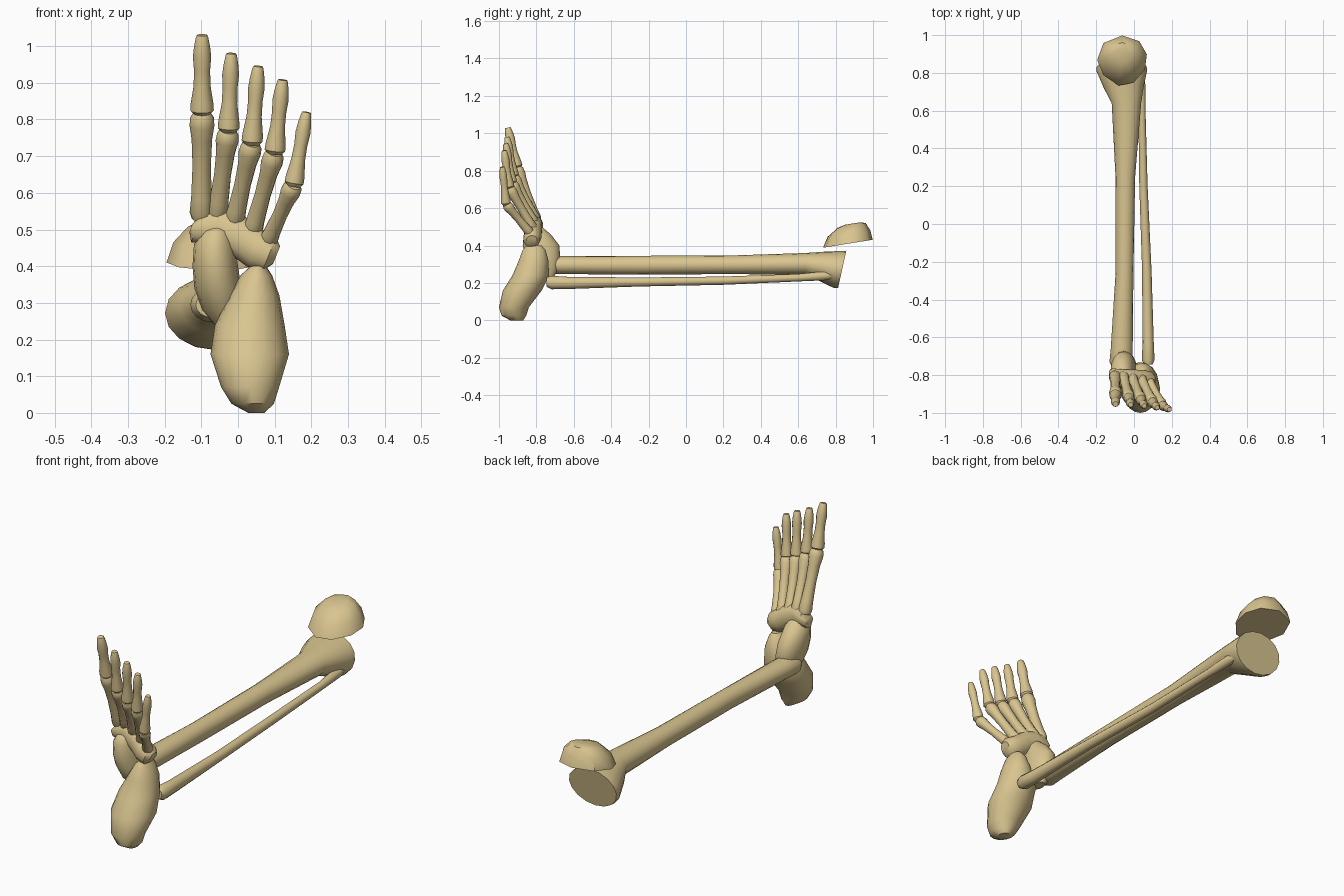
import bpy, bmesh, math
from mathutils import Vector

bone = bpy.data.materials.new("bone_tan")
bone.diffuse_color = (0.70, 0.56, 0.28, 1)


def finish(name, bm, angle=40):
    bmesh.ops.recalc_face_normals(bm, faces=bm.faces)
    me = bpy.data.meshes.new(name)
    bm.to_mesh(me)
    bm.free()
    me.materials.append(bone)
    ob = bpy.data.objects.new(name, me)
    bpy.context.collection.objects.link(ob)
    bpy.ops.object.select_all(action='DESELECT')
    ob.select_set(True)
    bpy.context.view_layer.objects.active = ob
    bpy.ops.object.shade_smooth_by_angle(angle=math.radians(angle))
    return ob


def skin(name, rings, angle=40):
    """Join a list of point rings into a capped solid."""
    bm = bmesh.new()
    vs = [[bm.verts.new(p) for p in r] for r in rings]
    n = len(vs[0])
    for a, b in zip(vs, vs[1:]):
        for i in range(n):
            j = (i + 1) % n
            bm.faces.new((a[i], a[j], b[j], b[i]))
    bm.faces.new(vs[0][::-1])
    bm.faces.new(vs[-1])
    return finish(name, bm, angle)


def loft(name, direction, stations, n=14, angle=40):
    """Stations are (x, y, z, half width, half depth[, end tilt])."""
    d = Vector(direction).normalized()
    u = (Vector((1, 0, 0)) - d * d.x).normalized()
    v = d.cross(u)
    rings = []
    for s in stations:
        c, a, b = Vector(s[:3]), s[3], s[4]
        tilt = s[5] if len(s) > 5 else 0
        ring = []
        for i in range(n):
            t = 2 * math.pi * i / n
            ring.append(c + u * a * math.cos(t) + v * b * math.sin(t) + d * tilt * math.sin(t))
        rings.append(ring)
    return skin(name, rings, angle)


Y, Z = (0, 1, 0), (0, 0, 1)

# shin bones
loft("tibia", Y, [
    (-0.07, -0.76, 0.295, 0.045, 0.035), (-0.07, -0.73, 0.295, 0.06, 0.048),
    (-0.065, -0.66, 0.295, 0.058, 0.048), (-0.05, -0.25, 0.295, 0.047, 0.050),
    (-0.046, 0.25, 0.297, 0.052, 0.050), (-0.04, 0.64, 0.302, 0.078, 0.058),
    (-0.055, 0.72, 0.292, 0.105, 0.075, -0.02), (-0.065, 0.81, 0.272, 0.134, 0.099, -0.02),
    (-0.065, 0.835, 0.272, 0.132, 0.100, -0.022)], 16)
loft("fibula", Y, [
    (0.075, -0.745, 0.205, 0.022, 0.025), (0.075, -0.72, 0.202, 0.034, 0.036),
    (0.075, -0.64, 0.200, 0.030, 0.033), (0.068, -0.25, 0.205, 0.025, 0.024),
    (0.05, 0.2, 0.212, 0.022, 0.022), (0.042, 0.6, 0.228, 0.019, 0.020),
    (0.035, 0.74, 0.238, 0.025, 0.024), (0.03, 0.79, 0.24, 0.016, 0.016)], 12)

# kneecap: faceted dome on a tilted flat base
outline = [(0.0, 0.13), (0.09, 0.10), (0.13, 0.03), (0.12, -0.05), (0.06, -0.12),
           (-0.02, -0.135), (-0.10, -0.08), (-0.133, 0.0), (-0.10, 0.09)]
rings = []
for scale, dy, height in ((1, 0, 0), (0.86, 0.005, 0.055), (0.56, 0.02, 0.098), (0.3, 0.025, 0.108)):
    rings.append([(-0.062 + x * scale, 0.868 + dy + y * scale,
                   0.41 + 0.16 * y * scale + height) for x, y in outline])
skin("kneecap", rings, 45)

# ankle and heel
loft("heel", Z, [
    (0.05, -0.905, 0.0, 0.022, 0.035), (0.04, -0.92, 0.025, 0.058, 0.066),
    (0.033, -0.92, 0.07, 0.079, 0.08), (0.032, -0.875, 0.16, 0.107, 0.104),
    (0.032, -0.83, 0.24, 0.095, 0.098), (0.045, -0.815, 0.32, 0.068, 0.079),
    (0.05, -0.812, 0.375, 0.043, 0.062), (0.055, -0.812, 0.40, 0.022, 0.04)], 16)
loft("ankle", Z, [
    (-0.03, -0.745, 0.235, 0.03, 0.04), (-0.042, -0.755, 0.28, 0.055, 0.075),
    (-0.055, -0.765, 0.34, 0.064, 0.092), (-0.062, -0.775, 0.40, 0.062, 0.098),
    (-0.064, -0.795, 0.46, 0.056, 0.072), (-0.06, -0.81, 0.495, 0.036, 0.045),
    (-0.055, -0.81, 0.51, 0.018, 0.02)], 16)

# curved midfoot block
loft("midfoot", (1, 0, -0.4), [
    (-0.128, -0.80, 0.505, 0.012, 0.028), (-0.11, -0.80, 0.51, 0.048, 0.036),
    (-0.06, -0.805, 0.51, 0.055, 0.036), (0.0, -0.81, 0.483, 0.055, 0.04),
    (0.045, -0.82, 0.45, 0.055, 0.048), (0.085, -0.825, 0.433, 0.05, 0.045),
    (0.105, -0.825, 0.43, 0.026, 0.028)], 14)
# the block's profile runs across the foot, so its section stands upright
mid = bpy.data.objects["midfoot"]
axis = Vector((1, 0, -0.4)).normalized()
up = (Vector((1, 0, 0)) - axis * axis.x).normalized()

# five toes: base, knuckle, tip, thickness
toes = [
    ((-0.10, -0.800, 0.53), (-0.098, -0.905, 0.818), (-0.098, -0.953, 1.03), 1.0),
    ((-0.058, -0.800, 0.53), (-0.026, -0.922, 0.77), (-0.018, -0.957, 0.98), 0.92),
    ((-0.013, -0.805, 0.51), (0.038, -0.932, 0.735), (0.055, -0.963, 0.945), 0.9),
    ((0.035, -0.812, 0.48), (0.10, -0.945, 0.71), (0.122, -0.972, 0.908), 0.88),
    ((0.078, -0.828, 0.46), (0.152, -0.962, 0.622), (0.187, -0.982, 0.82), 0.82)]
foot_profile = [(0, 0.026), (0.06, 0.032), (0.2, 0.028), (0.5, 0.025), (0.75, 0.028),
                (0.88, 0.034), (0.96, 0.032), (1.0, 0.024)]
toe_profile = [(-0.02, 0.022), (0.03, 0.032), (0.12, 0.031), (0.35, 0.023), (0.55, 0.022),
               (0.72, 0.025), (0.85, 0.022), (0.97, 0.017), (1.0, 0.014)]
for k, (base, knuckle, tip, w) in enumerate(toes, 1):
    for label, p, q, profile in (("foot_bone", base, knuckle, foot_profile),
                                 ("toe_bone", knuckle, tip, toe_profile)):
        p, q = Vector(p), Vector(q)
        loft(f"{label}_{k}", q - p,
             [(*p.lerp(q, t), r * w, r * w) for t, r in profile], 12)
